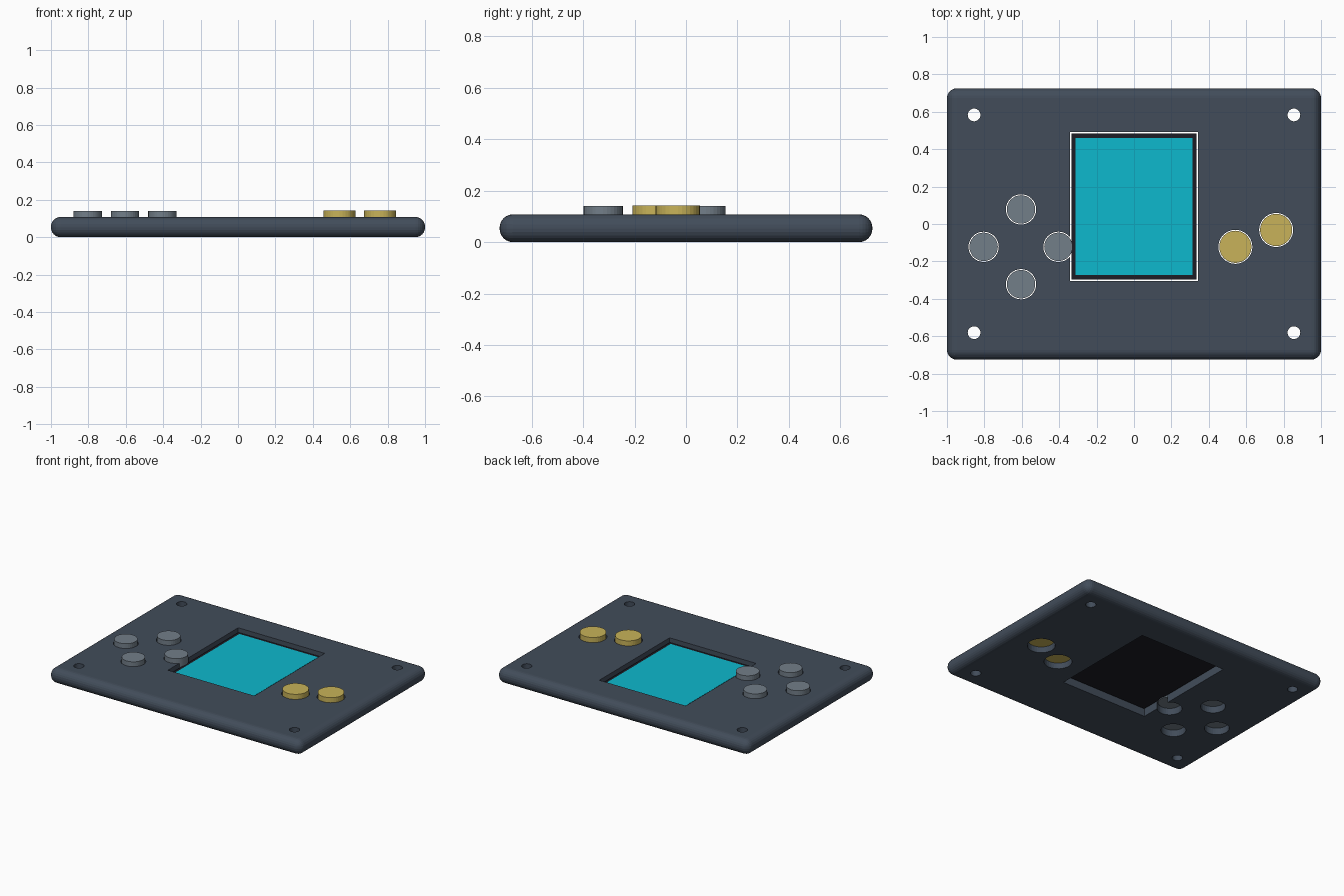
import bpy, bmesh
from mathutils import Matrix

if "Cube" in bpy.data.objects:
    bpy.data.objects.remove(bpy.data.objects["Cube"], do_unlink=True)


def material(name, rgb):
    mat = bpy.data.materials.new(name)
    mat.use_nodes = True
    colour = (*rgb, 1.0)
    mat.diffuse_color = colour
    mat.node_tree.nodes["Principled BSDF"].inputs["Base Color"].default_value = colour
    return mat


slate = material("slate shell", (0.054, 0.073, 0.102))
black = material("black bezel", (0.012, 0.012, 0.018))
cyan = material("cyan screen", (0.004, 0.48, 0.61))
grey = material("grey button", (0.17, 0.21, 0.25))
gold = material("gold button", (0.58, 0.45, 0.10))


def finish(name, bm, mat):
    mesh = bpy.data.meshes.new(name)
    bm.to_mesh(mesh)
    bm.free()
    mesh.materials.append(mat)
    obj = bpy.data.objects.new(name, mesh)
    bpy.context.collection.objects.link(obj)
    return obj


def box(name, x0, x1, y0, y1, z0, z1, mat, bevel=0):
    bm = bmesh.new()
    place = (Matrix.Translation(((x0 + x1) / 2, (y0 + y1) / 2, (z0 + z1) / 2))
             @ Matrix.Diagonal((x1 - x0, y1 - y0, z1 - z0, 1)))
    bmesh.ops.create_cube(bm, size=1, matrix=place)
    if bevel:
        bmesh.ops.bevel(bm, geom=bm.edges[:], offset=bevel, segments=6,
                        profile=0.5, affect='EDGES')
    return finish(name, bm, mat)


def disc(name, x, y, radius, z0, z1, mat, sides=32):
    bm = bmesh.new()
    bmesh.ops.create_cone(bm, cap_ends=True, segments=sides, radius1=radius,
                          radius2=radius, depth=z1 - z0,
                          matrix=Matrix.Translation((x, y, (z0 + z1) / 2)))
    return finish(name, bm, mat)


def cut(target, cutter):
    mod = target.modifiers.new("cut", 'BOOLEAN')
    mod.operation = 'DIFFERENCE'
    mod.solver = 'EXACT'
    mod.object = cutter
    bpy.context.view_layer.objects.active = target
    bpy.ops.object.modifier_apply(modifier=mod.name)
    bpy.data.objects.remove(cutter, do_unlink=True)


# Rounded faceplate
HEIGHT = 0.108
shell = box("faceplate", -1, 1, -0.725, 0.725, 0, HEIGHT, slate, bevel=0.052)

# Screen opening and corner screw holes
cut(shell, box("screen_cutter", -0.343, 0.343, -0.304, 0.492, -0.1, 0.3, slate))
for x in (-0.855, 0.855):
    for y in (-0.581, 0.583):
        cut(shell, disc("screw_cutter", x, y, 0.034, -0.1, 0.3, slate))

# Buttons: name, x, y, radius, bottom, top, material
buttons = [
    ("up_button", -0.604, 0.078, 0.076, 0.045, 0.14, grey),
    ("down_button", -0.604, -0.322, 0.076, 0.045, 0.14, grey),
    ("left_button", -0.804, -0.122, 0.076, 0.045, 0.14, grey),
    ("right_button", -0.404, -0.122, 0.076, 0.045, 0.14, grey),
    ("inner_action_button", 0.542, -0.122, 0.086, 0.04, 0.142, gold),
    ("outer_action_button", 0.76, -0.032, 0.086, 0.04, 0.142, gold),
]
for name, x, y, radius, z0, z1, mat in buttons:
    cut(shell, disc("button_cutter", x, y, radius + 0.005, -0.1, 0.3, slate))
    disc(name, x, y, radius, z0, z1, mat)

# Recessed display with its lit panel
box("display_bezel", -0.335, 0.335, -0.296, 0.484, 0.05, 0.08, black)
box("display_panel", -0.312, 0.312, -0.273, 0.461, 0.079, 0.084, cyan)
